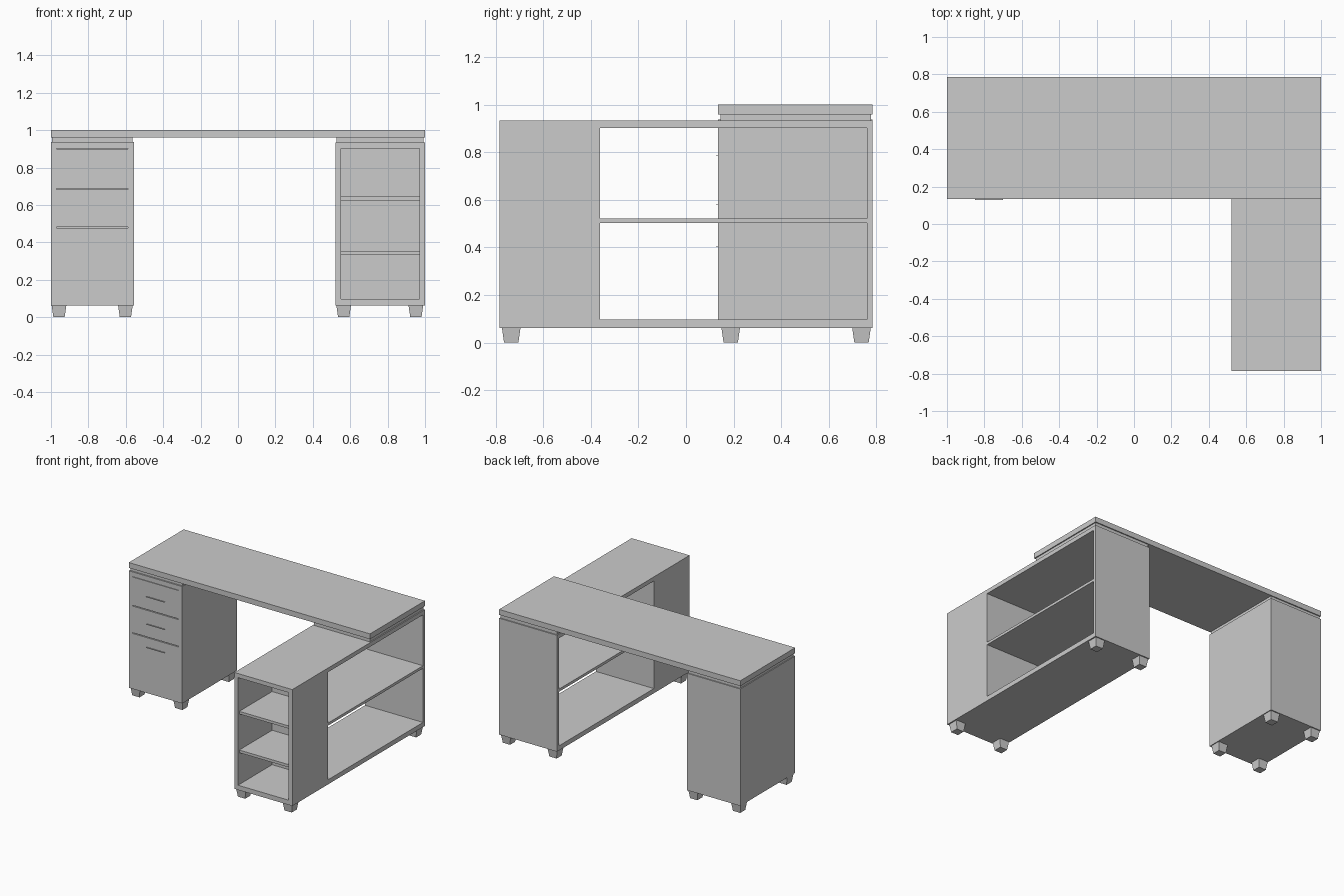
import bpy
import bmesh

if "Cube" in bpy.data.objects:
    bpy.data.objects.remove(bpy.data.objects["Cube"], do_unlink=True)

GREY = 0.6
board = bpy.data.materials.new("light grey board")
board.diffuse_color = (GREY, GREY, GREY, 1)
board.use_nodes = True
board.node_tree.nodes["Principled BSDF"].inputs["Base Color"].default_value = (GREY, GREY, GREY, 1)


def box(name, x, y, z, taper=1.0):
    """Box from (min, max) ranges; taper scales the bottom face."""
    bm = bmesh.new()
    bmesh.ops.create_cube(bm, size=1)
    for v in bm.verts:
        s = taper if v.co.z < 0 else 1
        v.co.x = sum(x) / 2 + v.co.x * s * (x[1] - x[0])
        v.co.y = sum(y) / 2 + v.co.y * s * (y[1] - y[0])
        v.co.z = sum(z) / 2 + v.co.z * (z[1] - z[0])
    mesh = bpy.data.meshes.new(name)
    bm.to_mesh(mesh)
    bm.free()
    mesh.materials.append(board)
    obj = bpy.data.objects.new(name, mesh)
    bpy.context.collection.objects.link(obj)
    return obj


def feet(name, xs, ys):
    """Tapered feet at every combination of the given centres."""
    r = 0.039
    for cx in xs:
        for cy in ys:
            box(name, (cx - r, cx + r), (cy - r, cy + r), (0, BASE), 0.77)


BACK, FRONT, DESK_FRONT = 0.785, -0.785, 0.135
BASE, FLOOR, CEIL = 0.062, 0.097, 0.903
T = 0.03

# Desk top
box("desk_top", (-1, 1), (DESK_FRONT, BACK), (0.96, 1))

# Drawer pedestal carcass
px0, px1, ptop = -1, -0.557, 0.938
depth = (DESK_FRONT, BACK)
box("pedestal_base", (px0, px1), depth, (BASE, FLOOR))
box("pedestal_cap", (px0, px1), depth, (CEIL, ptop))
box("pedestal_outer_side", (px0, px0 + T), depth, (FLOOR, CEIL))
box("pedestal_inner_side", (px1 - T, px1), depth, (FLOOR, CEIL))
box("pedestal_back", (px0 + T, px1 - T), (BACK - T, BACK), (FLOOR, CEIL))
box("pedestal_spacer", (px0 + 0.006, px1 - 0.006), (0.145, 0.777), (ptop, 0.96))

# Drawer fronts with thin gaps and slim pulls
gap = 0.003
levels = [FLOOR, 0.48, 0.685, CEIL]
pulls = [0.405, 0.58, 0.785]
for low, high, pull in zip(levels, levels[1:], pulls):
    bottom = low if low == FLOOR else low + gap
    box("drawer_front", (px0 + T, px1 - T), (DESK_FRONT, DESK_FRONT + T), (bottom, high - gap))
    box("drawer_pull", (-0.85, -0.70), (0.127, DESK_FRONT), (pull - 0.0015, pull + 0.0015))

feet("pedestal_foot", (-0.957, -0.602), (0.188, 0.738))

# Return bookcase: full-length base and top
bx = (0.52, 1)
case_back, ctop = -0.362, 0.934
box("bookcase_base", bx, (FRONT, BACK), (BASE, FLOOR))
box("bookcase_top", bx, (FRONT, BACK), (CEIL, ctop))
box("bookcase_spacer", (0.527, 0.992), (0.145, 0.777), (ctop, 0.96))
box("bookcase_end_panel", bx, (BACK - 0.023, BACK), (FLOOR, CEIL))
box("long_shelf", bx, (case_back, BACK - 0.023), (0.502, 0.522))

# Front-facing shelf unit at the end of the bookcase
box("shelf_unit_inner_side", (bx[0], bx[0] + T), (FRONT, case_back), (FLOOR, CEIL))
box("shelf_unit_outer_side", (bx[1] - T, bx[1]), (FRONT, case_back), (FLOOR, CEIL))
box("shelf_unit_back", (bx[0] + T, bx[1] - T), (case_back - 0.02, case_back), (FLOOR, CEIL))
for z in (0.335, 0.625):
    box("small_shelf", (bx[0] + T, bx[1] - T), (FRONT + 0.015, case_back - 0.02), (z, z + 0.02))

feet("bookcase_foot", (0.565, 0.951), (-0.735, 0.738))
